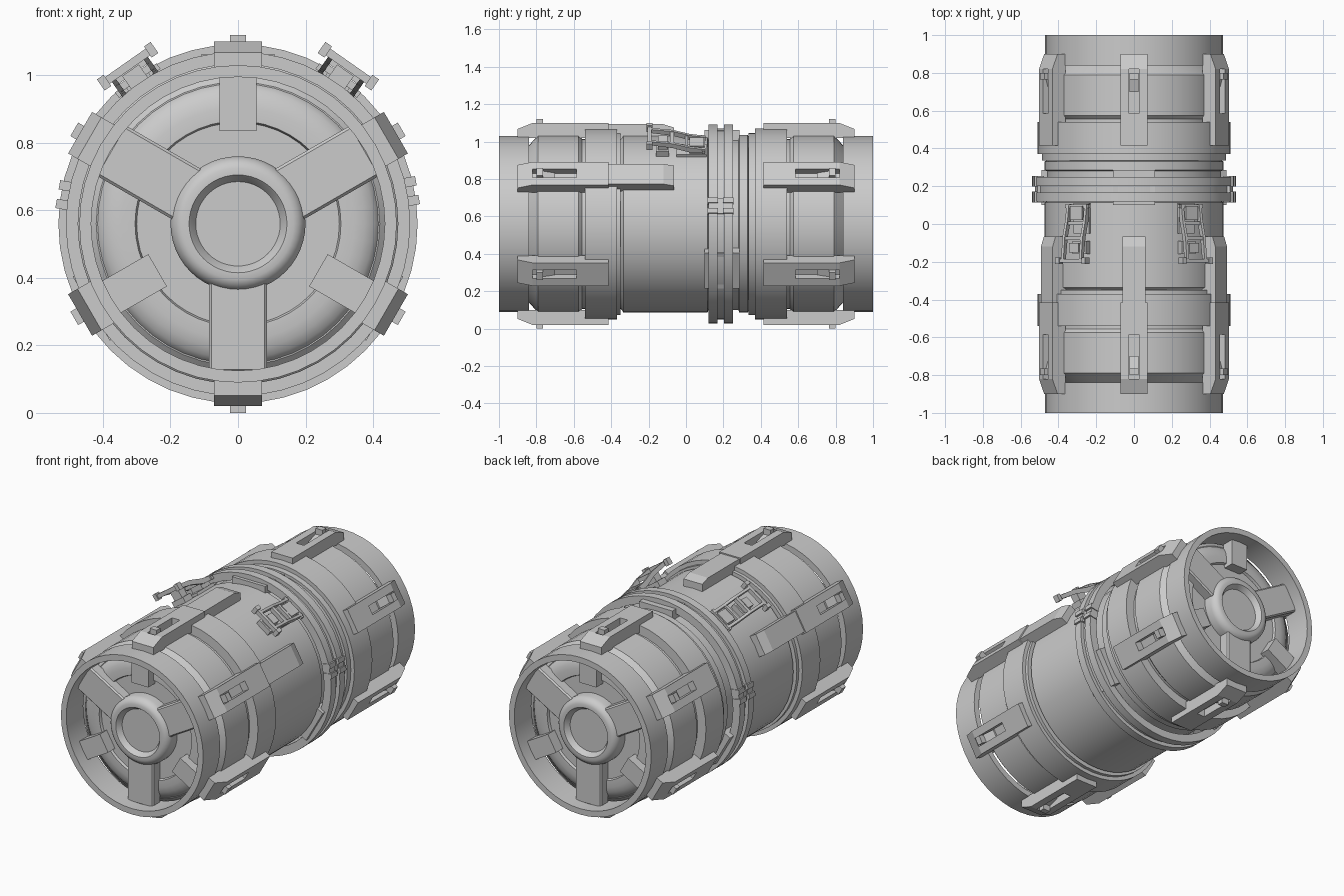
import bpy, bmesh, math
from mathutils import Matrix, Vector

if "Cube" in bpy.data.objects:
    bpy.data.objects.remove(bpy.data.objects["Cube"])

CZ = 0.56   # height of the long axis
N = 48


def finish(name, bm, smooth=True):
    bmesh.ops.remove_doubles(bm, verts=bm.verts, dist=1e-5)
    bmesh.ops.recalc_face_normals(bm, faces=bm.faces)
    me = bpy.data.meshes.new(name)
    bm.to_mesh(me)
    bm.free()
    if smooth:
        me.shade_smooth()
        me.set_sharp_from_angle(angle=math.radians(28))
    ob = bpy.data.objects.new(name, me)
    bpy.context.collection.objects.link(ob)
    return ob


def lathe(name, profile, closed=False):
    """Turn (radius, y) points around the long axis."""
    bm = bmesh.new()
    rings = []
    for r, y in profile:
        rings.append([bm.verts.new((r * math.cos(2 * math.pi * i / N), y,
                                    CZ + r * math.sin(2 * math.pi * i / N))) for i in range(N)])
    pairs = list(zip(rings, rings[1:]))
    if closed:
        pairs.append((rings[-1], rings[0]))
    for a, b in pairs:
        for i in range(N):
            j = (i + 1) % N
            bm.faces.new((a[i], a[j], b[j], b[i]))
    if not closed:
        bm.faces.new(rings[0])
        bm.faces.new(rings[-1])
    return finish(name, bm)


def band(name, r0, r1, y0, y1):
    return lathe(name, [(r0, y0), (r1, y0), (r1, y1), (r0, y1)], True)


def frame(deg):
    """Local (tangent, y, radius) to world at an angle around the axis."""
    a = math.radians(deg)
    return Matrix(((math.sin(a), 0, math.cos(a), 0), (0, 1, 0, 0),
                   (-math.cos(a), 0, math.sin(a), CZ), (0, 0, 0, 1)))


def prism(bm, m, profile, t0, t1):
    """Extrude a (y, radius) outline from t0 to t1."""
    a = [bm.verts.new(m @ Vector((t0, y, r))) for y, r in profile]
    b = [bm.verts.new(m @ Vector((t1, y, r))) for y, r in profile]
    bm.faces.new(a)
    bm.faces.new(b[::-1])
    for i in range(len(a)):
        j = (i + 1) % len(a)
        bm.faces.new((a[i], b[i], b[j], a[j]))


def box(bm, m, t0, t1, y0, y1, r0, r1):
    prism(bm, m, [(y0, r0), (y1, r0), (y1, r1), (y0, r1)], t0, t1)


def part(name, m, *boxes):
    bm = bmesh.new()
    for b in boxes:
        box(bm, m, *b)
    # separate solids: keep touching boxes unwelded
    bmesh.ops.recalc_face_normals(bm, faces=bm.faces)
    me = bpy.data.meshes.new(name)
    bm.to_mesh(me)
    bm.free()
    bpy.context.collection.objects.link(bpy.data.objects.new(name, me))


# Core barrel with waist under the joint
lathe("barrel", [(0.42, -0.84), (0.475, -0.79), (0.475, -0.575), (0.455, -0.555), (0.455, -0.35),
                 (0.465, -0.34), (0.475, -0.335), (0.475, 0.115), (0.46, 0.12), (0.46, 0.28),
                 (0.475, 0.285), (0.475, 0.33), (0.455, 0.34), (0.455, 0.555), (0.475, 0.575),
                 (0.475, 0.79), (0.42, 0.84)])
band("rear_collar", 0.44, 0.487, 0.335, 0.37)
band("front_collar", 0.44, 0.487, -0.375, -0.35)

# Two raised joint hoops with a thinner spacer
band("joint_hoop_front", 0.485, 0.532, 0.12, 0.168)
band("joint_hoop_rear", 0.485, 0.532, 0.202, 0.25)
band("joint_spacer", 0.485, 0.51, 0.168, 0.202)

for s, end in ((-1, "front"), (1, "rear")):
    # Wide band, open end ring, domed end and hub
    band(end + "_wide_band", 0.45, 0.51, s * 0.37, s * 0.54)
    band(end + "_end_ring", 0.435, 0.47, s * 0.84, s * 1.0)
    lathe(end + "_end_cap", [(r, s * y) for r, y in (
        (0.42, 0.83), (0.415, 0.842), (0.40, 0.857), (0.375, 0.869), (0.345, 0.875), (0.305, 0.875),
        (0.30, 0.86), (0.18, 0.86))])
    lathe(end + "_hub", [(r, s * y) for r, y in (
        (0.20, 0.85), (0.20, 0.905), (0.194, 0.925), (0.18, 0.94), (0.165, 0.946), (0.145, 0.946),
        (0.14, 0.94), (0.125, 0.915))])
    for k in range(6):
        ang = 30 + 60 * k
        m = frame(ang)
        # Spokes alternate between long wide and short narrow
        bm = bmesh.new()
        if k % 2 == 0:
            prism(bm, m, [(s * 0.85, 0.17), (s * 0.925, 0.17), (s * 0.925, 0.44), (s * 0.85, 0.44)],
                  -0.086, 0.086)
            bmesh.ops.bevel(bm, geom=bm.edges[:], offset=0.008, segments=1, affect='EDGES')
        else:
            prism(bm, m, [(s * 0.85, 0.275), (s * 0.925, 0.275), (s * 0.925, 0.44), (s * 0.85, 0.44)],
                  -0.055, 0.055)
        finish(end + "_spoke", bm, False)

        # Slotted bracket bridging the ring gap
        bm = bmesh.new()
        outline = [(0.9, 0.46), (0.9, 0.508), (0.82, 0.54), (0.415, 0.54), (0.415, 0.46)]
        outline = [(s * y, r) for y, r in outline]
        prism(bm, m, outline, -0.071, -0.026)
        prism(bm, m, outline, 0.026, 0.071)
        prism(bm, m, [(s * y, r) for y, r in (
            (0.9, 0.46), (0.9, 0.508), (0.82, 0.54), (0.82, 0.495), (0.585, 0.495), (0.585, 0.54),
            (0.415, 0.54), (0.415, 0.46))], -0.026, 0.026)
        finish(end + "_bracket", bm, False)
        # Catch in the slot
        bm = bmesh.new()
        prism(bm, m, [(s * y, r) for y, r in (
            (0.80, 0.48), (0.80, 0.56), (0.765, 0.56), (0.765, 0.525), (0.70, 0.505), (0.70, 0.48))],
            -0.023, 0.023)
        finish(end + "_catch", bm, False)

# Long rails behind the three upper front brackets
for ang in (30, 90, 150):
    bm = bmesh.new()
    prism(bm, frame(ang), [(-0.42, 0.45), (-0.42, 0.533), (-0.12, 0.533), (-0.065, 0.515), (-0.065, 0.45)],
          -0.062, 0.062)
    finish("upper_rail", bm, False)

# Support pads below the hoops
for ang in (90, 210, 330):
    part("hoop_pad", frame(ang), (-0.11, 0.11, 0.10, 0.285, 0.44, 0.502))

# Side hinges on the hoops
for ang in (10, 170):
    m = frame(ang)
    part("hoop_hinge", m, *[(t - 0.014, t + 0.014, y0, y1, 0.49, 0.541)
                            for t in (-0.034, 0.022) for y0, y1 in ((0.115, 0.172), (0.198, 0.255))],
         (-0.048, 0.036, 0.14, 0.23, 0.49, 0.525))

# Toggle latches
for ang in (55, 125):
    m = frame(ang)
    part("latch_base", m, (-0.05, 0.05, -0.05, 0.11, 0.46, 0.488),
         (-0.04, 0.04, 0.02, 0.095, 0.48, 0.535), (-0.045, 0.045, -0.16, -0.09, 0.46, 0.505),
         (-0.03, 0.03, -0.15, -0.10, 0.50, 0.555))
    bm = bmesh.new()
    for q in (-1, 1):
        t0, t1 = sorted((q * 0.05, q * 0.065))
        prism(bm, m, [(0.105, 0.505), (0.105, 0.53), (0.02, 0.542), (-0.07, 0.568), (-0.20, 0.582),
                      (-0.20, 0.56), (-0.07, 0.54), (0.02, 0.512)], t0, t1)
    finish("latch_arms", bm, False)
    part("latch_bars", m, (-0.09, 0.09, -0.205, -0.185, 0.558, 0.582),
         (-0.075, 0.075, 0.085, 0.102, 0.508, 0.528), (-0.06, 0.06, -0.085, -0.065, 0.542, 0.565),
         (-0.06, 0.06, -0.005, 0.012, 0.518, 0.54))
    part("latch_knobs", m, *[(t - 0.012, t + 0.012, -0.212, -0.178, 0.55, 0.59) for t in (-0.085, 0.085)])
